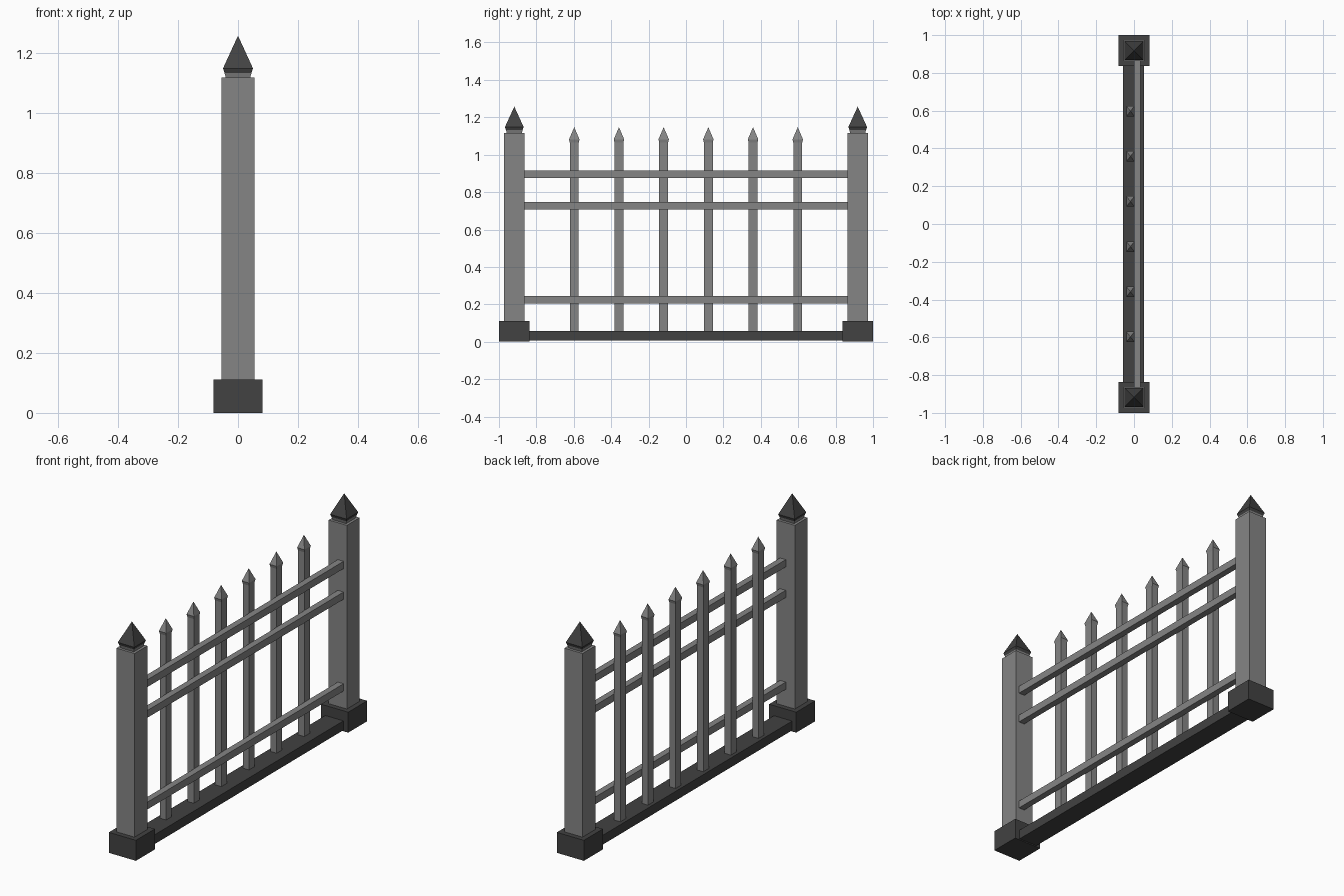
import bpy, bmesh

if "Cube" in bpy.data.objects:
    bpy.data.objects.remove(bpy.data.objects["Cube"])


def material(name, v):
    m = bpy.data.materials.new(name)
    m.diffuse_color = (v, v, v, 1)
    m.use_nodes = True
    m.node_tree.nodes["Principled BSDF"].inputs["Base Color"].default_value = m.diffuse_color
    return m


GREY = material("mid grey", 0.235)
DARK = material("dark grey", 0.054)


def stack(name, cx, cy, rings, mat_rule):
    """Square-section solid lofted through rings of (half_x, half_y, z)."""
    bm = bmesh.new()
    loops = []
    for hx, hy, z in rings:
        if hx == 0:
            loops.append([bm.verts.new((cx, cy, z))])
        else:
            loops.append([bm.verts.new((cx + sx * hx, cy + sy * hy, z))
                          for sx, sy in ((-1, -1), (1, -1), (1, 1), (-1, 1))])
    bm.faces.new(loops[0][::-1])
    for a, b in zip(loops, loops[1:]):
        for i in range(4):
            j = (i + 1) % 4
            bm.faces.new((a[i], a[j], b[0]) if len(b) == 1 else (a[i], a[j], b[j], b[i]))
    if len(loops[-1]) == 4:
        bm.faces.new(loops[-1])
    bm.normal_update()
    mesh = bpy.data.meshes.new(name)
    bm.to_mesh(mesh)
    bm.free()
    mesh.materials.append(mat_rule)
    ob = bpy.data.objects.new(name, mesh)
    bpy.context.collection.objects.link(ob)
    return ob


def box(name, x0, x1, y0, y1, z0, z1, mat):
    hx, hy = (x1 - x0) / 2, (y1 - y0) / 2
    return stack(name, (x0 + x1) / 2, (y0 + y1) / 2, [(hx, hy, z0), (hx, hy, z1)], mat)


# End posts: foot block, shaft, flared neck and pyramid finial
for side, label in ((-1, "front"), (1, "back")):
    y = side * 0.918
    stack(label + "_post_foot", 0, y, [(0.082, 0.082, 0), (0.082, 0.082, 0.112)], DARK)
    stack(label + "_post_shaft", 0, y, [(0.055, 0.055, 0.11), (0.055, 0.055, 1.117)], GREY)
    stack(label + "_post_neck", 0, y, [(0.04, 0.04, 1.115), (0.045, 0.045, 1.133)], GREY)
    stack(label + "_post_finial", 0, y,
          [(0.045, 0.045, 1.133), (0.05, 0.05, 1.148), (0, 0, 1.257)], DARK)

# Ground sill
box("sill", -0.057, 0.053, -0.845, 0.845, 0.006, 0.057, DARK)

# Horizontal rails
for i, z in enumerate((0.225, 0.727, 0.895)):
    box(f"rail_{i + 1}", 0.0, 0.035, -0.866, 0.866, z - 0.02, z + 0.02, GREY)

# Pickets with pointed heads
for i in range(6):
    y = (i - 2.5) * 0.239
    stack(f"picket_{i + 1}", -0.019, y,
          [(0.019, 0.024, 0.055), (0.019, 0.024, 1.066),
           (0.022, 0.028, 1.082), (0, 0, 1.147)], GREY)
